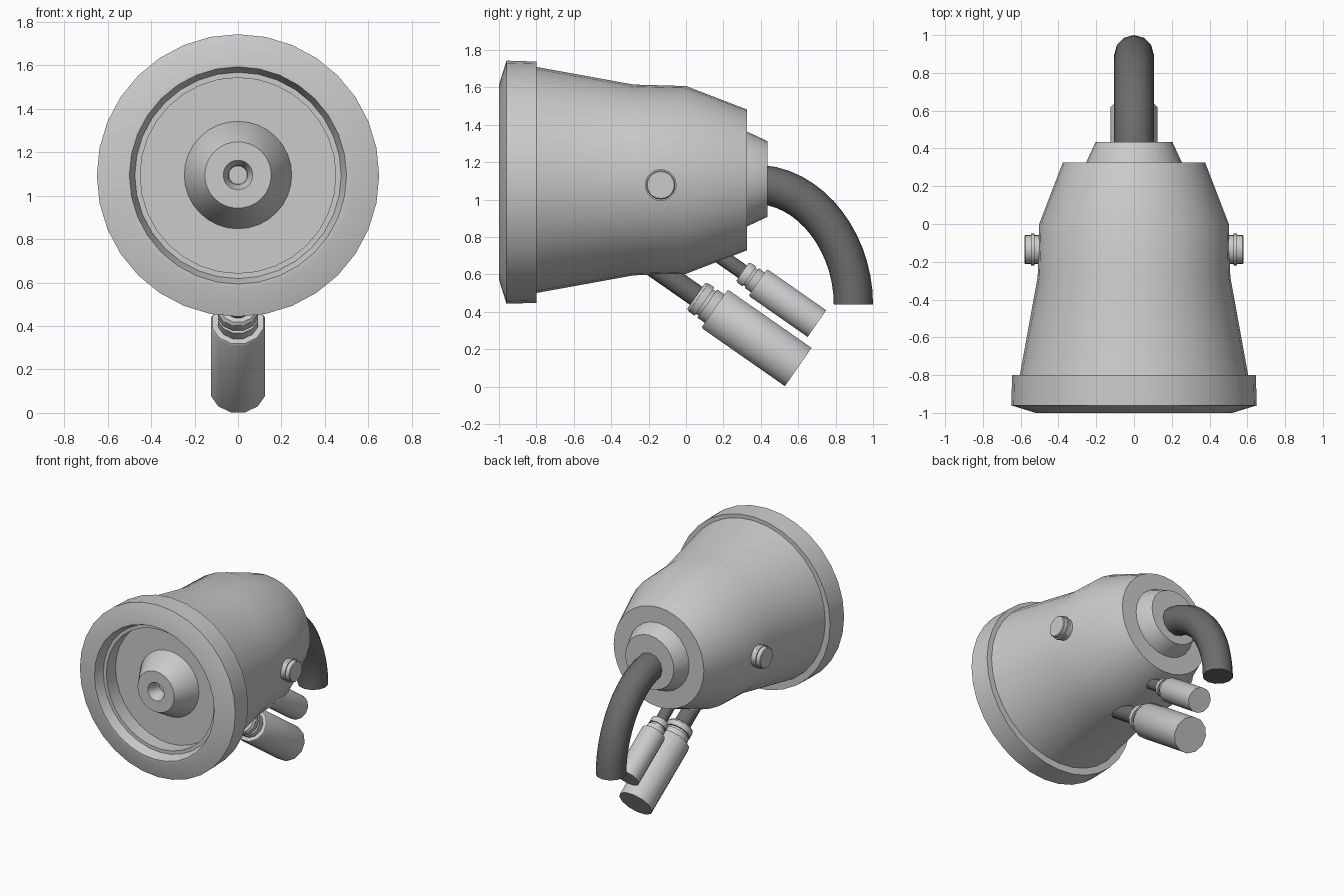
import bpy, bmesh, math
from mathutils import Vector

if "Cube" in bpy.data.objects:
    bpy.data.objects.remove(bpy.data.objects["Cube"])

ZC = 1.095  # height of the lamp axis
dark = bpy.data.materials.new("dark_rubber")
dark.diffuse_color = (0.15, 0.15, 0.15, 1)
dark.use_nodes = True
dark.node_tree.nodes["Principled BSDF"].inputs["Base Color"].default_value = dark.diffuse_color


def smooth(ob):
    bpy.ops.object.select_all(action='DESELECT')
    ob.select_set(True)
    bpy.context.view_layer.objects.active = ob
    bpy.ops.object.shade_smooth_by_angle(angle=math.radians(32))


def lathe(name, origin, axis, profile, sides, offset=0.0, mat=None):
    """Revolve (distance, radius) points around an axis; radius 0 closes an end."""
    bm = bmesh.new()
    rings = []
    for t, r in profile:
        if r == 0:
            rings.append([bm.verts.new((0, 0, t))] * sides)
        else:
            rings.append([bm.verts.new((r * math.cos(a), r * math.sin(a), t))
                          for a in (2 * math.pi * (i + offset) / sides for i in range(sides))])
    for a, b in zip(rings, rings[1:]):
        for i in range(sides):
            j = (i + 1) % sides
            bm.faces.new(list(dict.fromkeys((a[i], a[j], b[j], b[i]))))
    bmesh.ops.recalc_face_normals(bm, faces=bm.faces)
    me = bpy.data.meshes.new(name)
    bm.to_mesh(me)
    bm.free()
    ob = bpy.data.objects.new(name, me)
    bpy.context.collection.objects.link(ob)
    ob.location = origin
    ob.rotation_mode = 'QUATERNION'
    ob.rotation_quaternion = Vector(axis).to_track_quat('Z', 'Y')
    if mat:
        me.materials.append(mat)
    smooth(ob)
    return ob


Y = (0, 1, 0)

# Front rim with stepped recess and a flat floor
lathe("front_rim", (0, 0, ZC - 0.002), Y,
      [(-0.76, 0), (-0.76, 0.45), (-0.93, 0.45), (-0.93, 0.475), (-1.0, 0.5), (-1.0, 0.52),
       (-0.96, 0.65), (-0.8, 0.645), (-0.8, 0.58), (-0.74, 0.55), (-0.74, 0)], 32)

# Central cone with a stepped hole in its tip
lathe("centre_cone", (0, 0, ZC), Y,
      [(-0.88, 0), (-0.88, 0.042), (-0.93, 0.045), (-0.98, 0.068), (-0.98, 0.153),
       (-0.77, 0.277), (-0.75, 0.277), (-0.75, 0)], 32)

# Tapered housing
lathe("housing", (0, 0, ZC + 0.01), Y,
      [(-0.82, 0), (-0.82, 0.608), (-0.28, 0.51), (0.0, 0.502), (0.325, 0.377), (0.325, 0)], 32)

# Rear collar around the cable
lathe("rear_collar", (0, 0, ZC + 0.015), Y,
      [(0.30, 0), (0.30, 0.258), (0.325, 0.254), (0.435, 0.203), (0.435, 0)], 24)

# Pivot buttons on both sides
for side, label in ((1, "right"), (-1, "left")):
    lathe("pivot_button_" + label, (0, -0.135, 1.078), (side, 0, 0),
          [(0.46, 0), (0.46, 0.077), (0.528, 0.077), (0.528, 0.085), (0.546, 0.085),
           (0.546, 0.077), (0.575, 0.077), (0.58, 0.072), (0.58, 0)], 20)


# Plug connectors: wire, grooved neck and barrel along one slanted axis
def connector(name, end, length, neck, wire, r):
    axis = Vector((0, 0.82, -0.572)).normalized()
    s, n = -length, -length - neck
    lathe(name + "_plug", end, axis,
          [(n, 0), (n, r * 0.66), (n + 0.015, r * 0.74), (n + neck * 0.45, r * 0.74),
           (n + neck * 0.45, r * 0.64), (n + neck * 0.6, r * 0.64), (n + neck * 0.6, r * 0.74),
           (s, r * 0.74), (s, r * 0.95), (s + 0.01, r), (0, r), (0, 0)], 12, 0.5)
    lathe(name + "_wire", end, axis,
          [(n - wire, 0), (n - wire, r * 0.47), (n + 0.02, r * 0.47), (n + 0.02, 0)],
          12, 0.5, dark)


connector("lower", (0, 0.6, 0.105), 0.545, 0.12, 0.42, 0.129)
connector("upper", (0, 0.70, 0.337), 0.385, 0.10, 0.30, 0.09)

# Main cable bending down from the rear collar
cu = bpy.data.curves.new("main_cable", 'CURVE')
cu.dimensions = '3D'
cu.bevel_depth = 0.105
cu.bevel_resolution = 4
cu.resolution_u = 14
cu.use_fill_caps = True
sp = cu.splines.new('BEZIER')
sp.bezier_points.add(1)
points = [((0.40, 1.08), (0.2, 1.09), (0.68, 1.06)),
          ((0.895, 0.44), (0.895, 0.76), (0.895, 0.2))]
for p, (co, left, right) in zip(sp.bezier_points, points):
    p.handle_left_type = p.handle_right_type = 'FREE'
    p.co, p.handle_left, p.handle_right = [(0, *q) for q in (co, left, right)]
cu.materials.append(dark)
cable = bpy.data.objects.new("main_cable", cu)
bpy.context.collection.objects.link(cable)
bpy.ops.object.select_all(action='DESELECT')
cable.select_set(True)
bpy.context.view_layer.objects.active = cable
bpy.ops.object.convert(target='MESH')
smooth(bpy.context.view_layer.objects.active)
